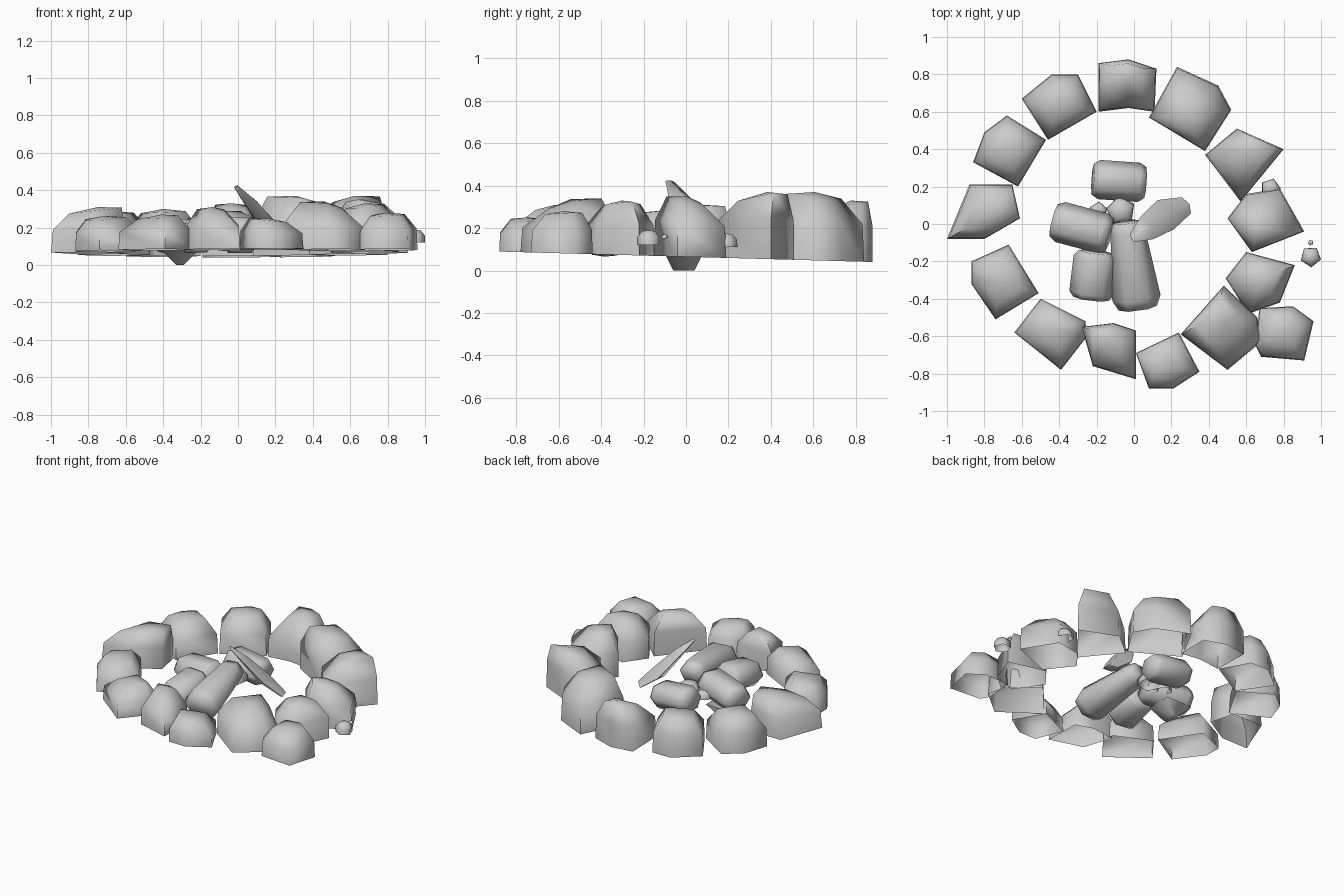
import bpy, bmesh, math
from mathutils import Vector

if "Cube" in bpy.data.objects:
    bpy.data.objects.remove(bpy.data.objects["Cube"])


def finish(bm, name):
    bmesh.ops.recalc_face_normals(bm, faces=bm.faces)
    me = bpy.data.meshes.new(name)
    bm.to_mesh(me)
    bm.free()
    ob = bpy.data.objects.new(name, me)
    bpy.context.collection.objects.link(ob)
    return ob


def skin(bm, rings):
    loops = [[bm.verts.new(p) for p in r] for r in rings]
    n = len(loops[0])
    for a, b in zip(loops, loops[1:]):
        for i in range(n):
            bm.faces.new((a[i], a[(i + 1) % n], b[(i + 1) % n], b[i]))
    return loops


def stone(name, outline, top, peak=(0, 0), slope=(0, 0), flat=0.6, base=None, mid=0.55):
    """Open-bottomed boulder: upright wall, shoulder, then a tilted crown."""
    pts = [Vector(p) for p in outline]
    c = sum(pts, Vector((0, 0))) / len(pts)
    k, g = Vector(peak), Vector(slope)

    def floor(p):
        return base if base is not None else 0.065 - 0.028 * p.y

    rings = [[(p.x, p.y, floor(p)) for p in pts]]
    for s, f in ((0.97, mid), (flat, 0.93)):
        ring = []
        for p in pts:
            d = (p - c) * s
            q = c + d + k * (1 - s)
            z0 = floor(c)
            z = z0 + (top - z0) * f + g.dot(d) * (f if f > 0.9 else 0.4)
            ring.append((q.x, q.y, z))
        rings.append(ring)
    bm = bmesh.new()
    loops = skin(bm, rings)
    tip = c + k * (1 - flat)
    apex = bm.verts.new((tip.x, tip.y, top))
    crown = loops[-1]
    for i in range(len(crown)):
        bm.faces.new((crown[i], crown[(i + 1) % len(crown)], apex))
    return finish(bm, name)


def chunk(name, a, b, w, h, sides=6, taper=1.0, end=0.8):
    """Closed angular rock lying from a to b, w wide and h thick."""
    a, b = Vector(a), Vector(b)
    axis = (b - a).normalized()
    side = axis.cross(Vector((0, 0, 1))).normalized()
    up = side.cross(axis)
    rings = []
    for t, s in ((0, end), (0.12, 1), (0.88, taper), (1, end * taper)):
        c = a.lerp(b, t)
        rings.append([c + side * math.cos(u) * w / 2 * s + up * math.sin(u) * h / 2 * s
                      for u in (math.tau * i / sides for i in range(sides))])
    bm = bmesh.new()
    loops = skin(bm, rings)
    bm.faces.new(loops[0])
    bm.faces.new(loops[-1])
    return finish(bm, name)


# Outer ring, clockwise from the back
stone("back_stone", [(-.19, .86), (-.03, .88), (.12, .83), (.11, .60), (-.03, .62), (-.19, .60)],
      .33, (0, .10), (0, .2), .55)
stone("back_right_stone", [(.23, .84), (.45, .74), (.52, .61), (.38, .39), (.08, .57)],
      .37, (-.06, -.06), (-.1, -.12), .6)
stone("right_back_stone", [(.38, .37), (.55, .51), (.80, .40), (.57, .12)],
      .37, (.12, .08), (.12, .15), .6)
stone("right_stone", [(.50, .03), (.60, .16), (.78, .19), (.91, -.04), (.63, -.15)],
      .35, (-.03, -.07), (-.1, -.2), .5)
stone("right_front_stone", [(.49, -.29), (.60, -.15), (.86, -.22), (.78, -.42), (.61, -.48)],
      .33, (.02, .02), (.1, .05), .55)
stone("front_right_stone", [(.25, -.59), (.48, -.33), (.66, -.50), (.68, -.63), (.50, -.78)],
      .33, (-.08, .08), (-.2, .2), .55)
stone("outlying_stone", [(.65, -.65), (.67, -.45), (.85, -.44), (.96, -.52), (.91, -.73), (.68, -.71)],
      .28, (.0, .02), (.05, .05), .6)
stone("front_stone", [(.01, -.69), (.24, -.58), (.35, -.79), (.21, -.88), (.08, -.88)],
      .25, (-.05, .02), (-.1, 0), .6)
stone("front_left_stone", [(-.28, -.55), (-.11, -.53), (.01, -.57), (.01, -.83), (-.22, -.76)],
      .31, (-.04, .06), (0, .1), .5)
stone("left_front_stone", [(-.50, -.40), (-.26, -.52), (-.25, -.60), (-.39, -.78), (-.64, -.58)],
      .27, (0, .03), (.1, .05), .55)
stone("left_lower_stone", [(-.87, -.20), (-.67, -.11), (-.51, -.37), (-.74, -.51), (-.87, -.32)],
      .26, (0, 0), (.1, .1), .6)
stone("left_stone", [(-.88, .21), (-.65, .21), (-.61, .03), (-.80, -.08), (-1.0, -.08)],
      .31, (.14, .06), (.12, 0), .72)
stone("left_back_stone", [(-.86, .33), (-.80, .49), (-.68, .58), (-.47, .45), (-.62, .20)],
      .29, (.0, .0), (.05, 0), .6)
stone("back_left_stone", [(-.60, .67), (-.44, .80), (-.30, .80), (-.20, .60), (-.46, .45)],
      .30, (.0, .0), (.05, 0), .6)

# Rubble in the middle
chunk("long_rock", (.02, -.45, .15), (-.04, .01, .23), .26, .22, taper=.72)
chunk("dipping_rock", (-.43, .02, .14), (-.13, -.06, .18), .22, .19)
chunk("short_rock", (-.23, -.40, .14), (-.20, -.15, .18), .24, .18)
chunk("rear_rock", (-.22, .24, .17), (.06, .22, .14), .21, .18)

# Downward point under the dipping rock
bm = bmesh.new()
skin(bm, [[(-.31 + sx * w, sy * d - .01, z) for sx, sy in ((-1, -1), (1, -1), (1, 1), (-1, 1))]
          for w, d, z in ((.10, .09, .08), (.02, .05, 0))])
bm.verts.ensure_lookup_table()
bm.faces.new(bm.verts[4:8])
finish(bm, "dipping_rock_foot")

# Leaning flake: pointed blade cross-section lofted down its length
bm = bmesh.new()
rows = []
for c, w, t in (((-.01, -.075, .42), .025, .008), ((.07, -.02, .33), .07, .03),
                ((.17, .05, .2), .09, .045), ((.28, .10, .1), .05, .025)):
    c = Vector(c)
    across, thick = Vector((-.45, .8, -.1)).normalized(), Vector((.7, .3, .7)).normalized()
    rows.append([c + across * w, c + thick * t, c - across * w, c - thick * t])
loops = skin(bm, rows)
bm.faces.new(loops[0])
bm.faces.new(loops[-1])
finish(bm, "leaning_flake")

# Pebbles
for i, (x, y, z, r, h) in enumerate(((.73, .19, .11, .055, .065), (.945, -.175, .12, .057, .07),
                                     (.945, -.10, .15, .015, .02), (-.07, .07, .12, .08, .08),
                                     (-.19, .07, .12, .05, .05))):
    ring = [(x + r * math.cos(math.tau * k / 5 + i), y + r * math.sin(math.tau * k / 5 + i))
            for k in range(5)]
    stone("pebble_%d" % (i + 1), ring, z + h, flat=.6, base=z)

# Smooth worn faces, keep only the hardest creases
bpy.ops.object.select_all(action='SELECT')
bpy.context.view_layer.objects.active = bpy.context.selected_objects[0]
bpy.ops.object.shade_smooth_by_angle(angle=math.radians(85))
